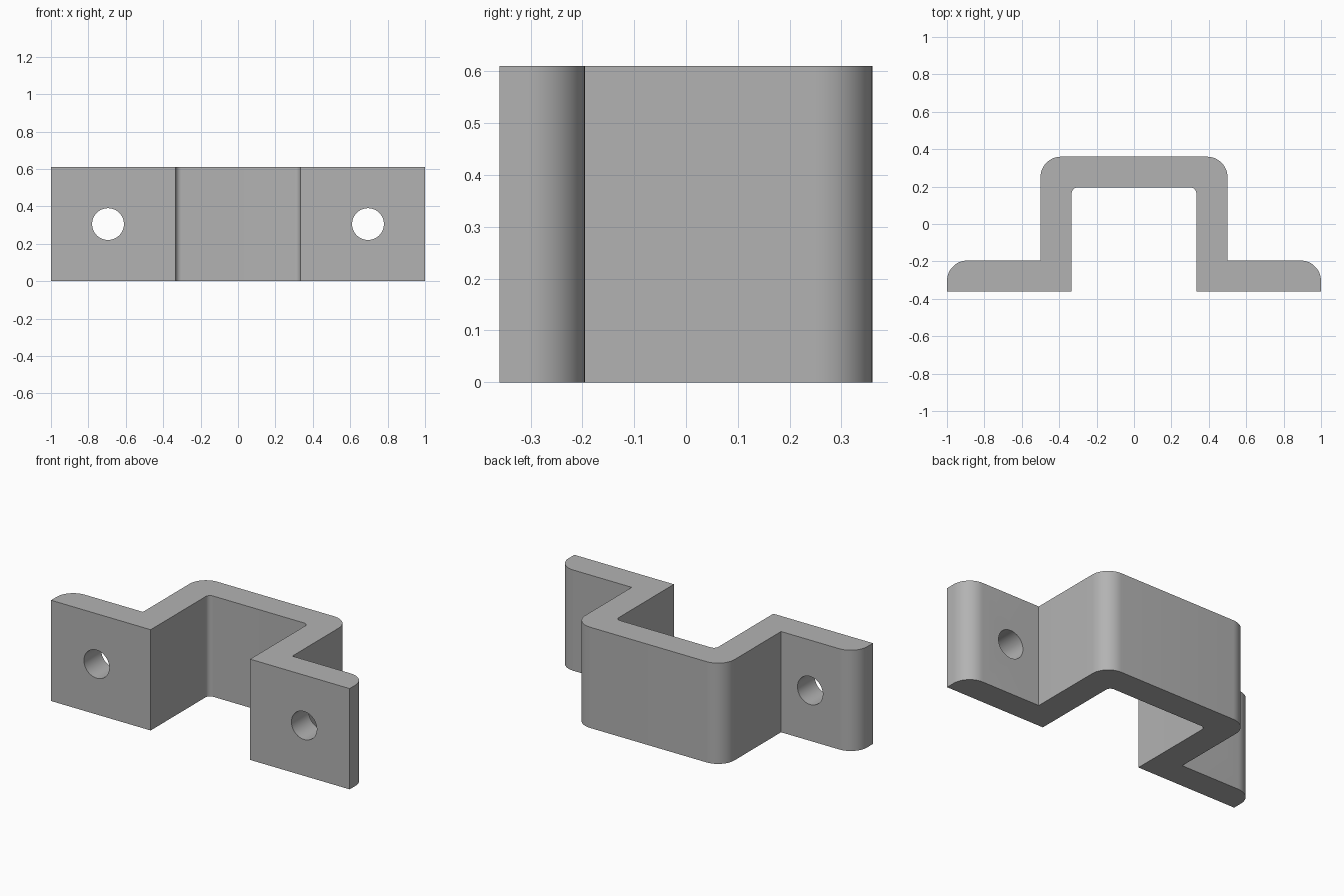
import bpy
import bmesh
from math import cos, sin, radians
from mathutils import Matrix, Vector

HEIGHT = 0.61
BACK, FRONT = 0.36, -0.36
THICK = 0.165
OUTER, INNER = 0.5, 0.333
BIG_R, SMALL_R = 0.11, 0.03
HOLE_X, HOLE_R = 0.695, 0.085

cube = bpy.data.objects.get("Cube")
if cube:
    bpy.data.objects.remove(cube, do_unlink=True)

grey = bpy.data.materials.new("grey metal")
grey.use_nodes = True
colour = (0.45, 0.45, 0.45, 1)
grey.diffuse_color = colour
grey.node_tree.nodes["Principled BSDF"].inputs["Base Color"].default_value = colour


def arc(corner_x, corner_y, r, start, end, steps=12):
    """Round a top right corner, between two angles in degrees."""
    cx, cy = corner_x - r, corner_y - r
    return [(cx + r * cos(a), cy + r * sin(a))
            for a in (radians(start + (end - start) * i / steps) for i in range(steps + 1))]


def make_object(name, bm):
    bmesh.ops.recalc_face_normals(bm, faces=bm.faces)
    mesh = bpy.data.meshes.new(name)
    bm.to_mesh(mesh)
    bm.free()
    mesh.materials.append(grey)
    obj = bpy.data.objects.new(name, mesh)
    bpy.context.collection.objects.link(obj)
    return obj


# Half outline of the hat shape: outer wall, flange, then inner wall
ledge = FRONT + THICK
half = arc(OUTER, BACK, BIG_R, 90, 0)
half.append((OUTER, ledge))
half += arc(1, ledge, BIG_R, 90, 0)
half += [(1, FRONT), (INNER, FRONT)]
half += arc(INNER, BACK - THICK, SMALL_R, 0, 90)
outline = half + [(-x, y) for x, y in reversed(half)]

# Bracket body, extruded upward
bm = bmesh.new()
base = bm.faces.new([bm.verts.new((x, y, 0)) for x, y in outline])
top = bmesh.ops.extrude_face_region(bm, geom=[base], use_keep_orig=True)
bmesh.ops.translate(bm, vec=Vector((0, 0, HEIGHT)),
                    verts=[v for v in top["geom"] if isinstance(v, bmesh.types.BMVert)])
bracket = make_object("bracket", bm)

# Screw holes through both flanges
bm = bmesh.new()
for side in (-1, 1):
    place = Matrix.Translation((side * HOLE_X, ledge - THICK / 2, HEIGHT / 2)) @ Matrix.Rotation(radians(90), 4, "X")
    bmesh.ops.create_cone(bm, cap_ends=True, segments=48, radius1=HOLE_R, radius2=HOLE_R,
                          depth=THICK * 2, matrix=place)
cutter = make_object("hole_cutter", bm)
cutter.hide_render = True

cut = bracket.modifiers.new("screw holes", "BOOLEAN")
cut.operation = "DIFFERENCE"
cut.solver = "EXACT"
cut.object = cutter

bpy.ops.object.select_all(action="DESELECT")
bracket.select_set(True)
bpy.context.view_layer.objects.active = bracket
bpy.ops.object.modifier_apply(modifier=cut.name)
bpy.data.objects.remove(cutter, do_unlink=True)
bpy.ops.object.shade_smooth_by_angle(angle=radians(30))
